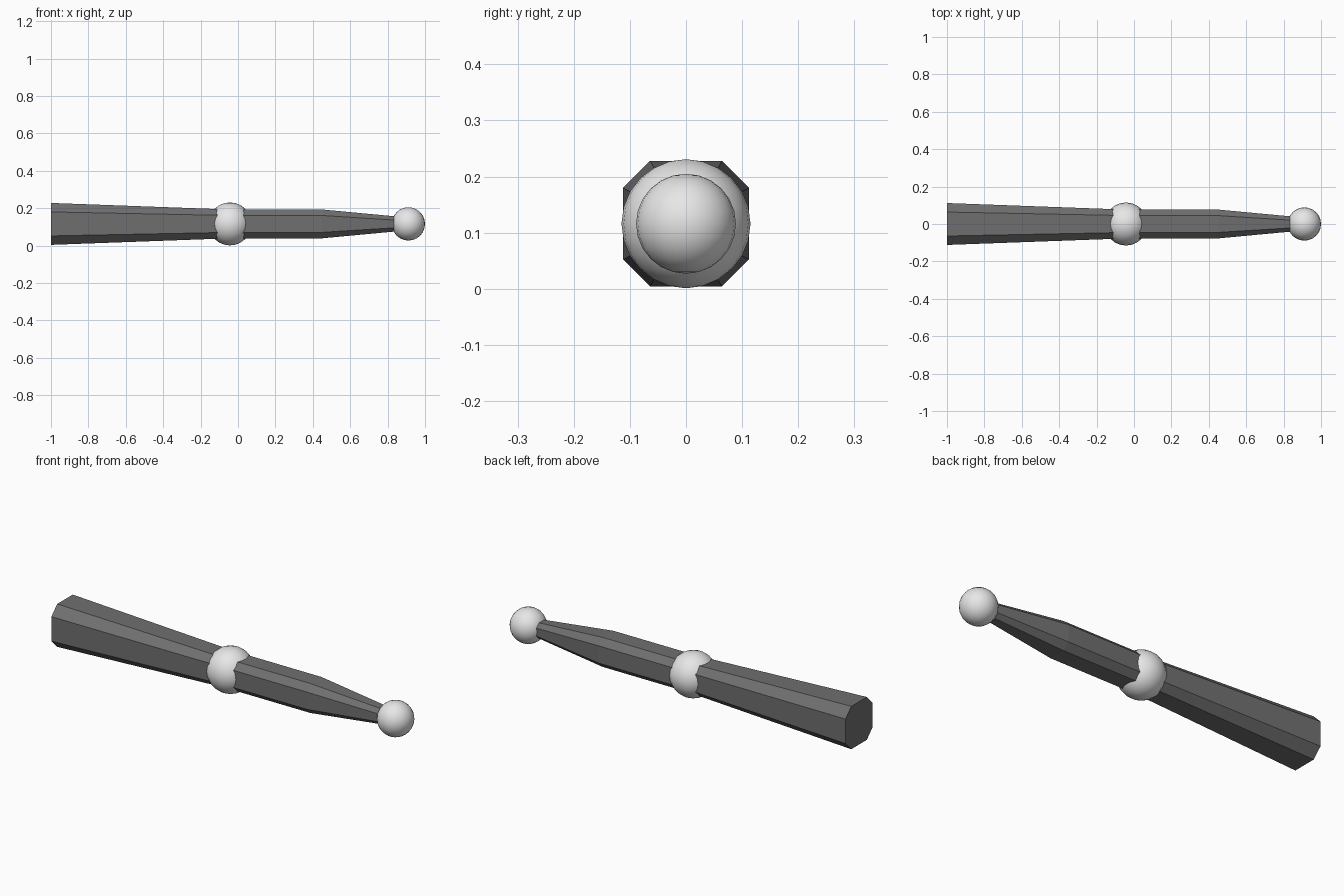
import bpy, bmesh

if "Cube" in bpy.data.objects:
    bpy.data.objects.remove(bpy.data.objects["Cube"])

Z = 0.116  # height of the long axis


def material(name, v):
    m = bpy.data.materials.new(name)
    m.diffuse_color = (v, v, v, 1)
    m.use_nodes = True
    m.node_tree.nodes["Principled BSDF"].inputs["Base Color"].default_value = m.diffuse_color
    return m


DARK = material("dark grey", 0.16)
LIGHT = material("light grey", 0.8)


def shaft(name, stations):
    """Chamfered square bar along x; stations are (x, half width, half flat)."""
    bm = bmesh.new()
    rings = []
    for x, h, f in stations:
        pts = [(h, -f), (h, f), (f, h), (-f, h), (-h, f), (-h, -f), (-f, -h), (f, -h)]
        rings.append([bm.verts.new((x, y, Z + z)) for y, z in pts])
    for a, b in zip(rings, rings[1:]):
        for i in range(8):
            j = (i + 1) % 8
            bm.faces.new((a[i], a[j], b[j], b[i]))
    bm.faces.new(rings[0])
    bm.faces.new(rings[-1])
    bmesh.ops.recalc_face_normals(bm, faces=bm.faces)
    me = bpy.data.meshes.new(name)
    bm.to_mesh(me)
    bm.free()
    me.materials.append(DARK)
    bpy.context.collection.objects.link(bpy.data.objects.new(name, me))


def ball(name, x, r):
    bpy.ops.mesh.primitive_uv_sphere_add(segments=24, ring_count=12, radius=r,
                                         location=(x, 0, Z))
    o = bpy.context.object
    o.name = name
    o.data.materials.append(LIGHT)
    bpy.ops.object.shade_smooth_by_angle()


# Wide handle and tapering front half, meeting inside the middle ball
shaft("rear_shaft", [(-1.0, 0.112, 0.064), (-0.043, 0.077, 0.045)])
shaft("front_shaft", [(-0.043, 0.077, 0.045), (0.45, 0.077, 0.045), (0.91, 0.034, 0.016)])

# Middle joint and end knob
ball("middle_ball", -0.043, 0.115)
ball("tip_ball", 0.911, 0.089)
